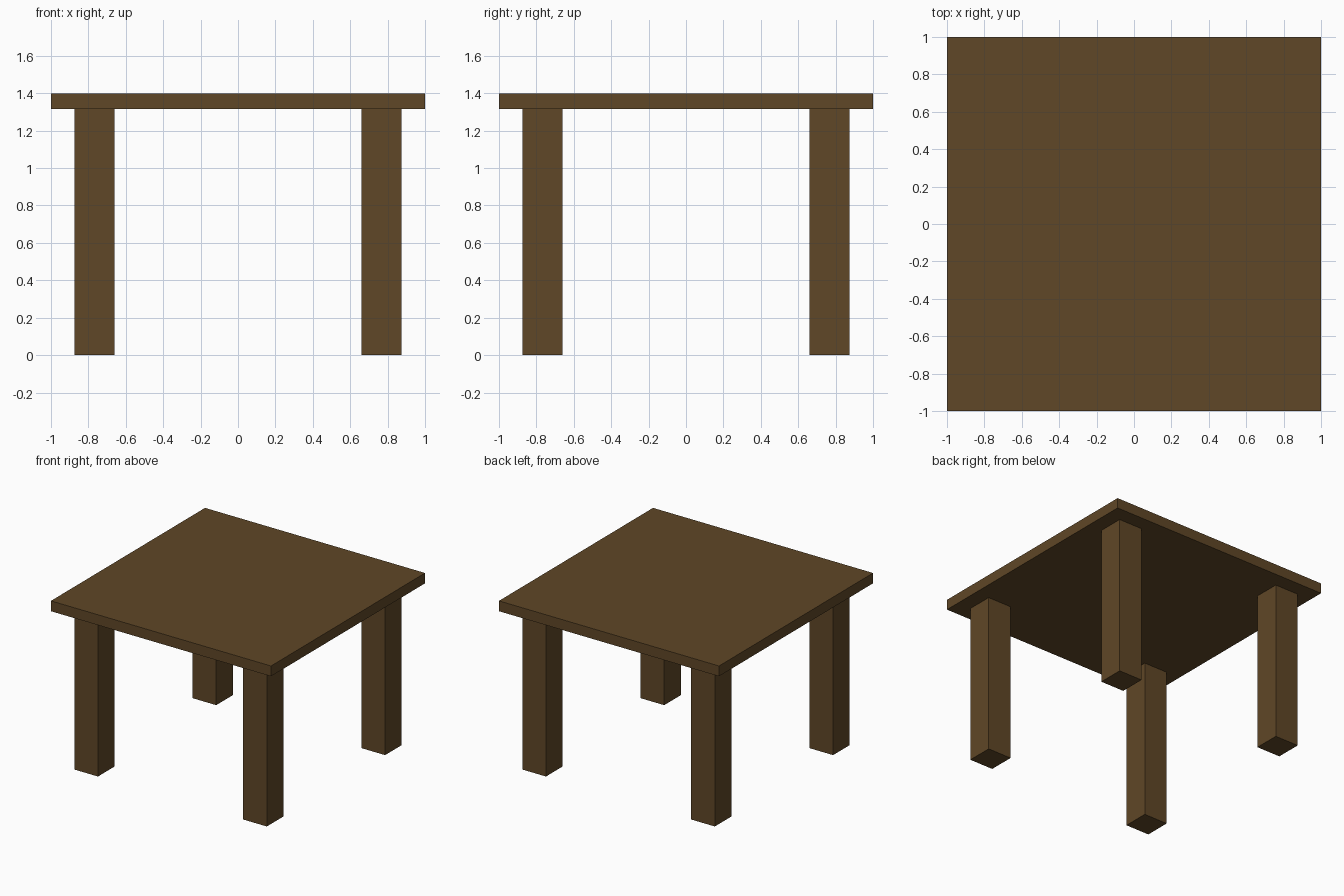
import bpy

if "Cube" in bpy.data.objects:
    bpy.data.objects.remove(bpy.data.objects["Cube"])

wood = bpy.data.materials.new("dark_wood")
wood.diffuse_color = (0.115, 0.063, 0.02, 1.0)
wood.use_nodes = True
wood.node_tree.nodes["Principled BSDF"].inputs["Base Color"].default_value = wood.diffuse_color

TOP_Z = 1.40       # upper face of the tabletop
UNDER_Z = 1.315    # underside of the tabletop, where the legs end
LEG_IN, LEG_OUT = 0.66, 0.875


def box(name, center, size):
    bpy.ops.mesh.primitive_cube_add(size=1, location=center)
    obj = bpy.context.object
    obj.name = name
    obj.scale = size
    bpy.ops.object.transform_apply(location=False, rotation=False, scale=True)
    obj.data.materials.append(wood)
    return obj


# Square tabletop
box("tabletop", (0, 0, (TOP_Z + UNDER_Z) / 2), (2, 2, TOP_Z - UNDER_Z))

# Four square legs, inset from the corners
leg_pos = (LEG_IN + LEG_OUT) / 2
leg_width = LEG_OUT - LEG_IN
for side_y, depth in ((-1, "front"), (1, "back")):
    for side_x, side in ((-1, "left"), (1, "right")):
        box(f"{depth}_{side}_leg",
            (side_x * leg_pos, side_y * leg_pos, UNDER_Z / 2),
            (leg_width, leg_width, UNDER_Z))
